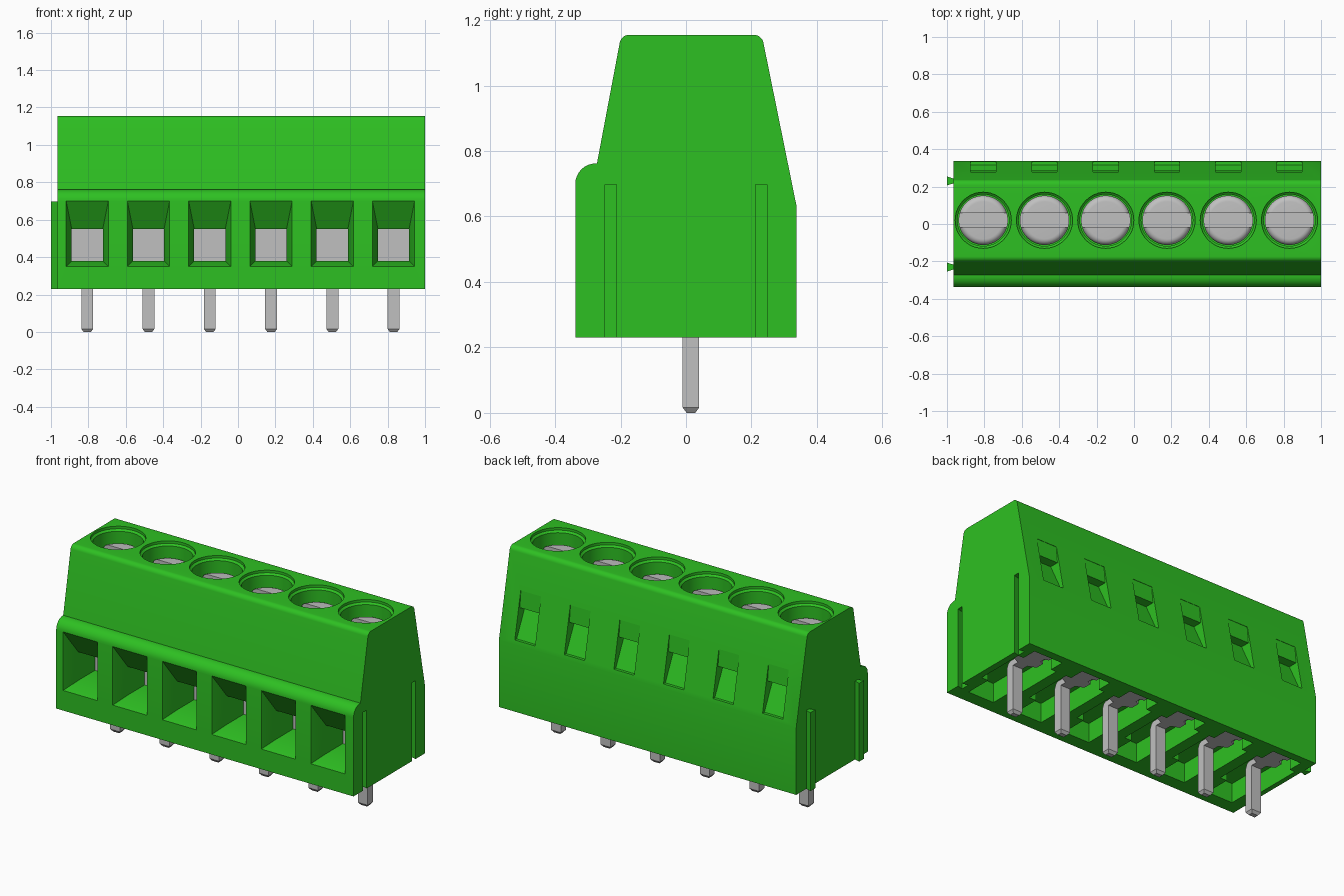
import bpy, bmesh, math
from mathutils import Vector

cube = bpy.data.objects.get("Cube")
if cube:
    bpy.data.objects.remove(cube)

PITCH, FIRST, COUNT = 0.3275, -0.806, 6
CENTRES = [FIRST + PITCH * i for i in range(COUNT)]
LEFT, RIGHT = -0.965, 1.0
SCREW_Y = 0.02


def material(name, colour):
    m = bpy.data.materials.new(name)
    m.use_nodes = True
    m.diffuse_color = (*colour, 1)
    m.node_tree.nodes["Principled BSDF"].inputs["Base Color"].default_value = (*colour, 1)
    return m


GREEN = material("green plastic", (0.027, 0.53, 0.016))
METAL = material("grey metal", (0.53, 0.53, 0.53))


def loft(bm, rings):
    """Closed solid through matching rings of points."""
    rows = [[bm.verts.new(p) for p in ring] for ring in rings]
    n = len(rows[0])
    for a, b in zip(rows, rows[1:]):
        for i in range(n):
            j = (i + 1) % n
            bm.faces.new((a[i], a[j], b[j], b[i]))
    bm.faces.new(rows[0][::-1])
    bm.faces.new(rows[-1])


def along_x(bm, profile, x0, x1):
    loft(bm, [[(x, y, z) for y, z in profile] for x in (x0, x1)])


def along_z(bm, outline, z0, z1):
    loft(bm, [[(x, y, z) for x, y in outline] for z in (z0, z1)])


def box(bm, x0, x1, y0, y1, z0, z1):
    along_z(bm, [(x0, y0), (x1, y0), (x1, y1), (x0, y1)], z0, z1)


def turned(bm, x, y, steps, sides=48):
    """Round solid from (radius, height) steps."""
    angles = [2 * math.pi * i / sides for i in range(sides)]
    loft(bm, [[(x + r * math.cos(a), y + r * math.sin(a), z) for a in angles] for r, z in steps])


def arc(cy, cz, r, start, end, n=8):
    return [(cy + r * math.cos(math.radians(start + (end - start) * i / n)),
             cz + r * math.sin(math.radians(start + (end - start) * i / n))) for i in range(n + 1)]


def finish(bm, name, mat, smooth=True):
    bmesh.ops.recalc_face_normals(bm, faces=bm.faces)
    mesh = bpy.data.meshes.new(name)
    bm.to_mesh(mesh)
    bm.free()
    ob = bpy.data.objects.new(name, mesh)
    bpy.context.collection.objects.link(ob)
    mesh.materials.append(mat)
    if smooth:
        shade(ob)
    return ob


def activate(ob):
    bpy.ops.object.select_all(action="DESELECT")
    ob.select_set(True)
    bpy.context.view_layer.objects.active = ob


def shade(ob):
    activate(ob)
    bpy.ops.object.shade_smooth_by_angle(angle=math.radians(30))


def cut(ob, cutter):
    cutter.hide_render = True
    mod = ob.modifiers.new("cut", "BOOLEAN")
    mod.operation, mod.solver, mod.object = "DIFFERENCE", "EXACT", cutter
    activate(ob)
    bpy.ops.object.modifier_apply(modifier=mod.name)
    bpy.data.objects.remove(cutter)


# Housing: side profile with a rounded front shoulder and rounded top edges
profile = [(0.338, 0.23), (0.338, 0.63)]
profile += arc(0.207, 1.125, 0.03, 11, 90)
profile += arc(-0.173, 1.125, 0.03, 90, 169)
profile += [(-0.272, 0.762)]
profile += arc(-0.276, 0.70, 0.062, 90, 180)
profile += [(-0.338, 0.23)]
bm = bmesh.new()
along_x(bm, profile, LEFT, RIGHT)
housing = finish(bm, "housing", GREEN, smooth=False)

# Cutters for each pole
bm = bmesh.new()
for x in CENTRES:
    # Screw well
    turned(bm, x, SCREW_Y, [(0.138, 0.98), (0.138, 1.13), (0.15, 1.14), (0.15, 1.2)])

    # Wire entry: tapered funnel, then a straight tunnel
    def frame(y, half, low, high):
        return [(x - half, y, low), (x + half, y, low), (x + half, y, high), (x - half, y, high)]
    loft(bm, [frame(-0.358, 0.119, 0.344, 0.73), frame(-0.238, 0.083, 0.38, 0.55),
              frame(-0.07, 0.083, 0.38, 0.55)])

    # Rear pocket under a small ledge
    along_x(bm, [(0.275, 0.93), (0.285, 0.83), (0.23, 0.83), (0.315, 0.655),
                 (0.4, 0.655), (0.4, 0.93)], x - 0.067, x + 0.067)

    # Underside cavity, narrower towards the front
    outline = [(0.085, -0.26), (0.085, -0.1), (0.13, -0.1), (0.13, 0.2), (0.095, 0.2), (0.095, 0.29)]
    along_z(bm, [(x + u, y) for u, y in outline] + [(x - u, y) for u, y in outline[::-1]], 0.2, 0.345)

# Dovetail grooves on one end
for y in (-0.23, 0.23):
    along_z(bm, [(RIGHT + 0.01, y - 0.017), (RIGHT + 0.01, y + 0.017), (RIGHT, y + 0.017),
                 (RIGHT - 0.035, y + 0.026), (RIGHT - 0.035, y - 0.026), (RIGHT, y - 0.017)], 0.2, 0.698)
cut(housing, finish(bm, "housing_cutter", GREEN, smooth=False))
shade(housing)

# Dovetail ribs on the other end
bm = bmesh.new()
for y in (-0.23, 0.23):
    along_z(bm, [(LEFT + 0.002, y - 0.012), (LEFT + 0.002, y + 0.012),
                 (-1.0, y + 0.024), (-1.0, y - 0.024)], 0.23, 0.698)
finish(bm, "end_ribs", GREEN, smooth=False)

for i, x in enumerate(CENTRES, 1):
    # Slotted screw with a rounded rim
    bm = bmesh.new()
    rim = [(r, z) for r, z in arc(0.1, 1.04, 0.032, 0, 90, 6)]
    turned(bm, x, SCREW_Y, [(0.132, 0.97)] + rim)
    screw = finish(bm, f"screw_{i}", METAL, smooth=False)
    bm = bmesh.new()
    box(bm, x - 0.2, x + 0.2, SCREW_Y - 0.04, SCREW_Y + 0.04, 1.04, 1.2)
    cut(screw, finish(bm, "slot_cutter", METAL, smooth=False))
    shade(screw)

    # Clamp plate at the end of the wire tunnel
    bm = bmesh.new()
    box(bm, x - 0.09, x + 0.09, -0.08, -0.06, 0.37, 0.56)
    finish(bm, f"clamp_{i}", METAL, smooth=False)

    # Solder pin with a tapered tip and a bent foot
    bm = bmesh.new()

    def section(z, w, y0, y1):
        return [(x - w, y0, z), (x + w, y0, z), (x + w, y1, z), (x - w, y1, z)]
    loft(bm, [section(0, 0.02, 0.002, 0.028), section(0.016, 0.032, -0.01, 0.04),
              section(0.28, 0.032, -0.01, 0.04), section(0.305, 0.032, 0.0, 0.04),
              section(0.315, 0.032, 0.015, 0.04)])
    half = [(0.032, 0.03), (0.032, 0.08), (0.08, 0.1), (0.08, 0.15), (0.055, 0.16),
            (0.055, 0.19), (0.08, 0.2), (0.08, 0.25)]
    along_z(bm, [(x + u, y) for u, y in half] + [(x - u, y) for u, y in half[::-1]], 0.28, 0.315)
    finish(bm, f"pin_{i}", METAL, smooth=False)
